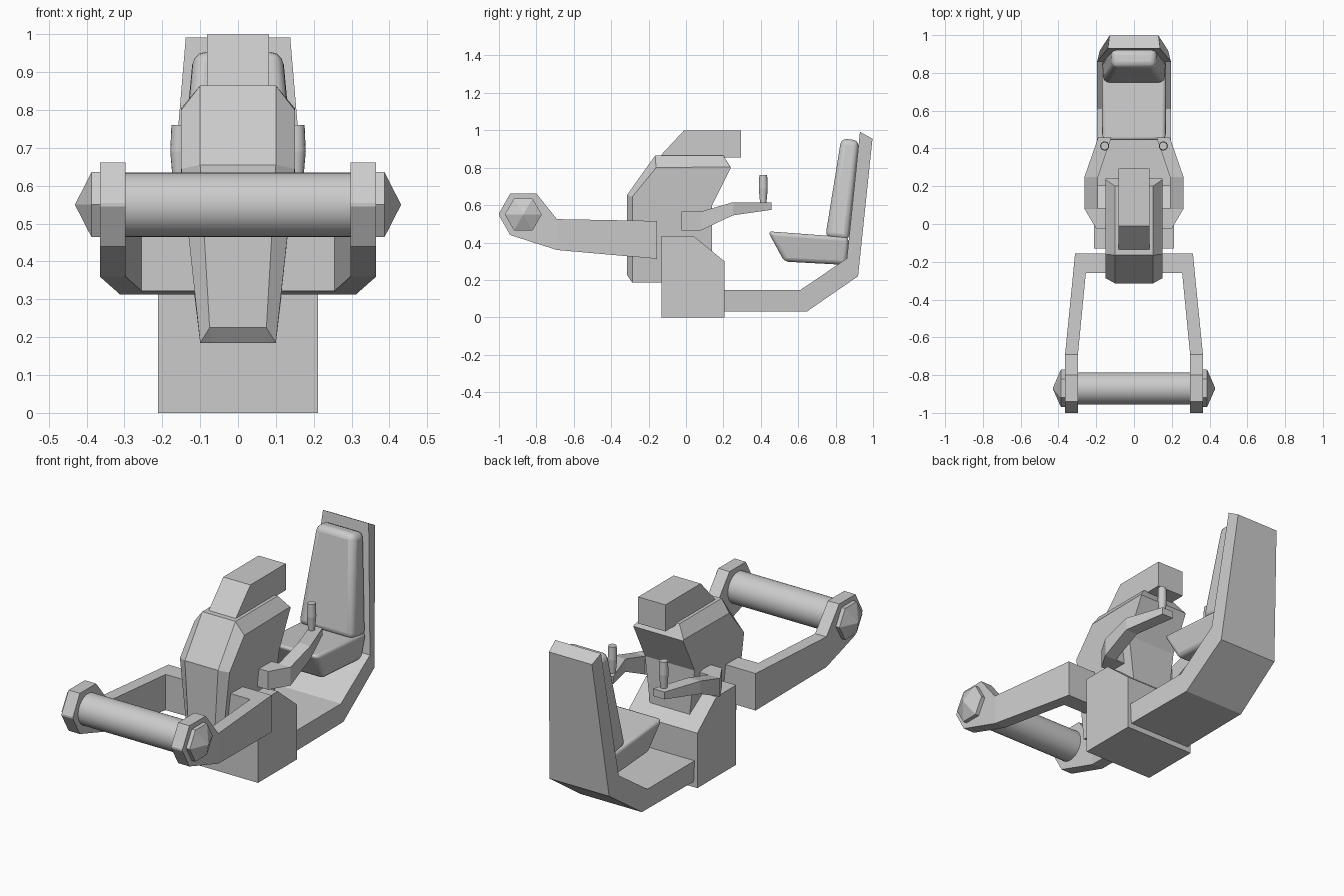
import bpy, bmesh, math
from mathutils import Matrix

cube = bpy.data.objects.get("Cube")
if cube:
    bpy.data.objects.remove(cube, do_unlink=True)

grey = bpy.data.materials.new("plain_grey")
grey.use_nodes = True
grey.diffuse_color = (0.6, 0.6, 0.6, 1)
grey.node_tree.nodes["Principled BSDF"].inputs["Base Color"].default_value = (0.6, 0.6, 0.6, 1)


def finish(name, bm, mirror=False, bevel=0, smooth=False):
    bmesh.ops.recalc_face_normals(bm, faces=bm.faces)
    mesh = bpy.data.meshes.new(name)
    bm.to_mesh(mesh)
    bm.free()
    mesh.materials.append(grey)
    obj = bpy.data.objects.new(name, mesh)
    bpy.context.collection.objects.link(obj)
    if mirror:
        obj.modifiers.new("Mirror", 'MIRROR')
    if bevel:
        mod = obj.modifiers.new("Bevel", 'BEVEL')
        mod.width = bevel
        mod.segments = 3
        mod.limit_method = 'ANGLE'
    if smooth:
        bpy.ops.object.select_all(action='DESELECT')
        obj.select_set(True)
        bpy.context.view_layer.objects.active = obj
        bpy.ops.object.shade_smooth_by_angle(angle=math.radians(35))
    return obj


def loft(name, rings, **opts):
    """Skin equal-length rings of points and cap both ends."""
    bm = bmesh.new()
    loops = [[bm.verts.new(p) for p in ring] for ring in rings]
    n = len(loops[0])
    for a, b in zip(loops, loops[1:]):
        for i in range(n):
            j = (i + 1) % n
            bm.faces.new((a[i], a[j], b[j], b[i]))
    bm.faces.new(loops[0])
    bm.faces.new(loops[-1])
    return finish(name, bm, **opts)


def slab(name, profile, **opts):
    """Side profile of (y, z, half width), spanning both sides."""
    return loft(name, [[(s * w, y, z) for y, z, w in profile] for s in (-1, 1)], **opts)


def beam(name, stations, **opts):
    """Boxy beam running along y: (y, low z, high z, inner x, outer x)."""
    return loft(name, [[(a, y, lo), (b, y, lo), (b, y, hi), (a, y, hi)]
                       for y, lo, hi, a, b in stations], mirror=True, **opts)


# Pedestal with sloped rear shoulder
slab("base", [(y, z, 0.212) for y, z in
              ((-0.13, 0), (0.205, 0), (0.205, 0.3), (0.04, 0.435), (-0.13, 0.435))])

# Console body with chamfered sides
inner = [(-0.315, 0.225, 0.075), (-0.315, 0.655, 0.1), (-0.165, 0.865, 0.1), (0.2, 0.865, 0.1),
         (0.24, 0.8, 0.1), (0.14, 0.6, 0.1), (0.14, 0.185, 0.07), (-0.285, 0.185, 0.07)]
outer = [(-0.287, 0.185, 0.1), (-0.287, 0.645, 0.15), (-0.16, 0.8, 0.15), (0.235, 0.805, 0.15),
         (0.24, 0.8, 0.15), (0.14, 0.6, 0.15), (0.14, 0.185, 0.1), (-0.285, 0.185, 0.1)]
loft("console_body", [[(s * w, y, z) for y, z, w in ring]
                      for s, ring in ((-1, outer), (-1, inner), (1, inner), (1, outer))])

# Hooded display block
slab("console_hood", [(y, z, 0.082) for y, z in
                      ((-0.145, 0.855), (-0.01, 1.0), (0.295, 1.0), (0.295, 0.855))])

# Seat support: floor strip bending up into the back panel
slab("seat_frame", [(0.2, 0.03, 0.19), (0.645, 0.03, 0.185), (0.92, 0.22, 0.18),
                    (0.997, 0.955, 0.13), (0.93, 0.992, 0.138), (0.86, 0.315, 0.195),
                    (0.61, 0.145, 0.195), (0.2, 0.145, 0.195)])

# Cushions
slab("seat_cushion", [(0.525, 0.298, 0.145), (0.86, 0.28, 0.15), (0.87, 0.428, 0.172),
                      (0.438, 0.46, 0.172)], bevel=0.022, smooth=True)
slab("back_cushion", [(0.745, 0.43, 0.165), (0.87, 0.41, 0.17), (0.925, 0.945, 0.12),
                      (0.83, 0.957, 0.115)], bevel=0.03, smooth=True)

# Control arms and grips
beam("control_arm", [(-0.025, 0.465, 0.565, 0.1, 0.2), (0.08, 0.465, 0.565, 0.1, 0.262),
                     (0.082, 0.466, 0.566, 0.19, 0.262), (0.25, 0.545, 0.615, 0.19, 0.262),
                     (0.457, 0.575, 0.615, 0.12, 0.19)])
grip = bmesh.new()
bmesh.ops.create_cone(grip, cap_ends=True, segments=16, radius1=0.017, radius2=0.024, depth=0.08,
                      matrix=Matrix.Translation((0.155, 0.413, 0.65)))
bmesh.ops.create_cone(grip, cap_ends=True, segments=16, radius1=0.024, radius2=0.021, depth=0.07,
                      matrix=Matrix.Translation((0.155, 0.413, 0.725)))
finish("control_grip", grip, mirror=True, smooth=True)

# Front fork with crossbar
beam("front_fork", [(-0.155, 0.313, 0.515, 0.05, 0.312), (-0.258, 0.322, 0.517, 0.05, 0.322),
                    (-0.26, 0.322, 0.517, 0.255, 0.322), (-0.69, 0.36, 0.525, 0.297, 0.365),
                    (-0.8, 0.395, 0.662, 0.297, 0.365), (-0.94, 0.44, 0.662, 0.297, 0.365),
                    (-1.0, 0.545, 0.555, 0.297, 0.365)])

# Roller
turn = Matrix.Translation((0, -0.87, 0.55)) @ Matrix.Rotation(math.pi / 2, 4, 'Y')
roller = bmesh.new()
bmesh.ops.create_cone(roller, cap_ends=True, segments=32, radius1=0.085, radius2=0.085,
                      depth=0.66, matrix=turn)
finish("roller", roller, smooth=True)

# Six-sided pointed end caps
hexagon = [(math.cos(k * math.pi / 3), math.sin(k * math.pi / 3)) for k in range(6)]
loft("roller_end_cap", [[(x, -0.87 + r * c, 0.55 + r * s) for c, s in hexagon]
                        for x, r in ((0.36, 0.099), (0.387, 0.099), (0.43, 0.002))], mirror=True)
